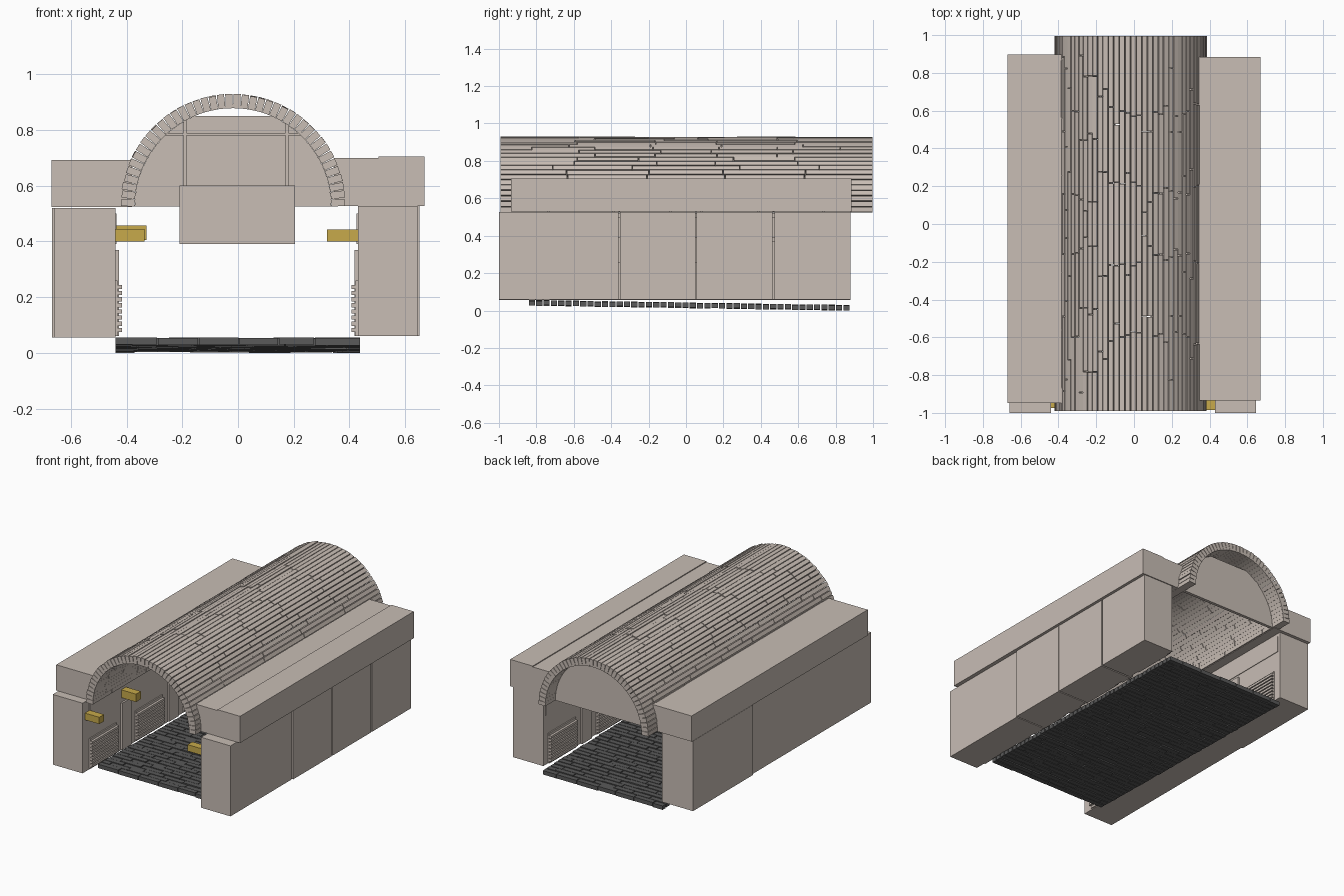
import bpy, bmesh, math, random
from mathutils import Matrix, Vector

random.seed(4)
if "Cube" in bpy.data.objects:
    bpy.data.objects.remove(bpy.data.objects["Cube"])


def material(name, r, g, b):
    m = bpy.data.materials.new(name)
    m.use_nodes = True
    m.diffuse_color = (r, g, b, 1)
    m.node_tree.nodes["Principled BSDF"].inputs["Base Color"].default_value = (r, g, b, 1)
    return m


STONE = material("pale_stone", 0.58, 0.51, 0.46)
PAVING = material("dark_paving", 0.1, 0.1, 0.1)
YELLOW = material("yellow_lamp", 0.57, 0.40, 0.07)


def add_box(bm, x, y, z, turn=None):
    """Box from three (min, max) ranges, optionally transformed."""
    size = [b - a for a, b in (x, y, z)]
    mid = Vector([(a + b) / 2 for a, b in (x, y, z)])
    mat = Matrix.Translation(mid) @ Matrix.Diagonal((*size, 1))
    bmesh.ops.create_cube(bm, size=1, matrix=turn @ mat if turn else mat)


def finish(name, bm, mat):
    bmesh.ops.recalc_face_normals(bm, faces=bm.faces)
    me = bpy.data.meshes.new(name)
    bm.to_mesh(me)
    bm.free()
    me.materials.append(mat)
    ob = bpy.data.objects.new(name, me)
    bpy.context.collection.objects.link(ob)
    return ob


def box(name, x, y, z, mat=STONE):
    bm = bmesh.new()
    add_box(bm, x, y, z)
    return finish(name, bm, mat)


CX, SPRING, R_OUT, R_IN = -0.018, 0.525, 0.403, 0.353

# barrel vault: staves of long bricks, joints mirrored front to back
bm = bmesh.new()
COUNT = 42
half = math.pi * R_IN / COUNT / 2 - 0.0003
for i in range(COUNT):
    ang = math.pi * (i + 0.5) / COUNT - math.pi / 2
    turn = Matrix.Translation((CX, 0, SPRING)) @ Matrix.Rotation(ang, 4, 'Y')
    joints = [random.uniform(0.06, 0.3)]
    while joints[-1] < 0.75:
        joints.append(joints[-1] + random.uniform(0.3, 0.45))
    joints = [j for j in joints if j < 0.9]
    cuts = [-0.993] + [-j for j in reversed(joints)] + joints + [0.998]
    for a, b in zip(cuts, cuts[1:]):
        lift = random.uniform(-0.002, 0.002)
        add_box(bm, (-half, half), (a + 0.002, b - 0.002), (R_IN, R_OUT + lift), turn)
finish("vault_bricks", bm, STONE)

# infill panel closing the back of the vault, flat on top
bm = bmesh.new()
top = math.asin((0.85 - SPRING) / R_IN)
arc = [top * k / 12 for k in range(13)]
arc += [math.pi - a for a in reversed(arc)]
verts = [bm.verts.new((CX + R_IN * math.cos(a), 0.87, SPRING + R_IN * math.sin(a))) for a in arc]
face = bm.faces.new(verts)
ext = bmesh.ops.extrude_face_region(bm, geom=[face])
bmesh.ops.translate(bm, vec=(0, 0.02, 0),
                    verts=[v for v in ext["geom"] if isinstance(v, bmesh.types.BMVert)])
finish("back_infill", bm, STONE)

# hanging board with rods and cross bar
box("hanging_board", (-0.21, 0.205), (0.0, 0.03), (0.39, 0.60))
for name, x in (("right_rod", -0.19), ("left_rod", 0.176)):
    box(name, (x - 0.005, x + 0.005), (0.01, 0.02), (0.60, 0.84))
box("cross_bar", (-0.28, 0.25), (0.01, 0.02), (0.78, 0.79))

# side walls in large blocks
for i, (a, b, outer) in enumerate(((-1, -0.36, 0.645), (-0.353, 0.05, 0.652),
                                   (0.057, 0.463, 0.652), (0.472, 0.88, 0.652))):
    box(f"left_wall_block_{i}", (0.43, outer), (a, b), (0.06, 0.527))
for i, (a, b, outer) in enumerate(((-1, -0.4, 0.658), (-0.4, 0.25, 0.658), (0.25, 0.88, 0.668))):
    box(f"right_wall_block_{i}", (-outer, -0.44), (a, b), (0.055, 0.52))

# capping slabs
box("left_cap_inner", (0.345, 0.505), (-0.935, 0.885), (0.528, 0.699))
box("left_cap_outer", (0.505, 0.67), (-0.935, 0.885), (0.528, 0.705))
box("right_cap", (-0.67, -0.38), (-0.947, 0.898), (0.523, 0.693))

# louvred shutters and pilasters on the inner wall faces
for side, name, wall in ((1, "left", 0.432), (-1, "right", 0.442)):
    def span(depth):
        return tuple(sorted((side * wall, side * (wall - depth))))
    bm = bmesh.new()
    for yc in (-0.79, -0.31, 0.19, 0.69):
        y = (yc - 0.14, yc + 0.14)
        add_box(bm, span(0.01), y, (0.06, 0.26))
        for k in range(8):
            z = 0.075 + k * 0.022
            add_box(bm, span(0.025), y, (z, z + 0.015))
    finish(f"{name}_shutters", bm, STONE)
    bm = bmesh.new()
    for yc in (-0.55, -0.06, 0.44):
        add_box(bm, span(0.014), (yc - 0.05, yc + 0.05), (0.06, 0.37))
    finish(f"{name}_pilasters", bm, STONE)
    box(f"{name}_inner_rail", span(0.006), (-0.93, 0.86), (0.39, 0.50))

# yellow lamps
box("right_lamp_front", (-0.44, -0.335), (-0.975, -0.925), (0.40, 0.445), YELLOW)
box("right_lamp_rear", (-0.44, -0.328), (-0.60, -0.55), (0.405, 0.457), YELLOW)
box("left_lamp", (0.32, 0.43), (-0.985, -0.935), (0.40, 0.443), YELLOW)

# gently sloping paving in staggered rows
bm = bmesh.new()
ROWS = 44
pitch = 1.72 / ROWS
for r in range(ROWS):
    y = -0.84 + r * pitch
    z = 0.03 - 0.026 * r / (ROWS - 1)
    x = -0.44
    step = 0.07 if r % 2 else 0.14
    while x < 0.43:
        end = min(x + step + random.uniform(-0.015, 0.015), 0.442)
        if 0.442 - end < 0.04:
            end = 0.442
        bump = random.uniform(-0.003, 0.002)
        add_box(bm, (x, end - 0.004), (y, y + pitch - 0.006), (max(z + bump, 0), z + bump + 0.026))
        x, step = end, 0.14
ob = finish("paving", bm, PAVING)
low = min(v.co.z for v in ob.data.vertices)
ob.location.z = -low
